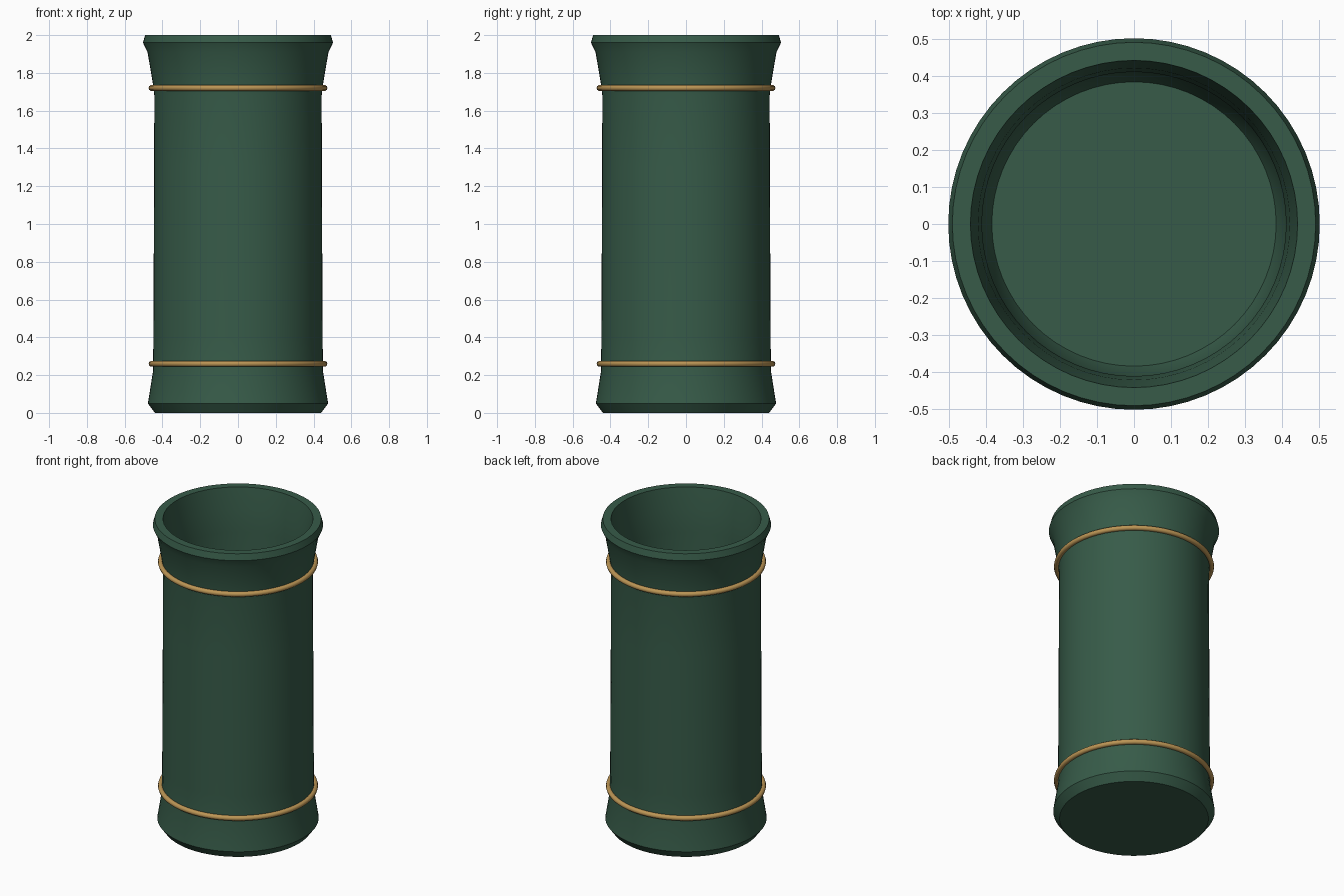
import bpy, bmesh, math

cube = bpy.data.objects.get("Cube")
if cube:
    bpy.data.objects.remove(cube, do_unlink=True)


def make_material(name, rgb):
    mat = bpy.data.materials.new(name)
    mat.use_nodes = True
    mat.diffuse_color = (*rgb, 1)
    mat.node_tree.nodes["Principled BSDF"].inputs["Base Color"].default_value = (*rgb, 1)
    return mat


def shade(obj, mat, degrees):
    obj.data.materials.append(mat)
    bpy.ops.object.select_all(action="DESELECT")
    obj.select_set(True)
    bpy.context.view_layer.objects.active = obj
    bpy.ops.object.shade_smooth_by_angle(angle=math.radians(degrees))


def lathe(name, profile, mat, sides=64):
    """Spin an (r, z) profile around z; the end points are capped."""
    bm = bmesh.new()
    rings = []
    for r, z in profile:
        rings.append([bm.verts.new((r * math.cos(math.tau * i / sides),
                                    r * math.sin(math.tau * i / sides), z))
                      for i in range(sides)])
    for low, high in zip(rings, rings[1:]):
        for i in range(sides):
            j = (i + 1) % sides
            bm.faces.new((low[i], low[j], high[j], high[i]))
    bm.faces.new(rings[0][::-1])
    bm.faces.new(rings[-1])
    bm.normal_update()
    mesh = bpy.data.meshes.new(name)
    bm.to_mesh(mesh)
    bm.free()
    obj = bpy.data.objects.new(name, mesh)
    bpy.context.collection.objects.link(obj)
    shade(obj, mat, 25)


green = make_material("dark green glaze", (0.038, 0.105, 0.066))
gold = make_material("gold trim", (0.50, 0.30, 0.09))

# Vessel: outside from foot to lip, then down the inner wall to the floor
outside = [(0.44, 0), (0.477, 0.05), (0.45, 0.22), (0.448, 0.4), (0.444, 1.3),
           (0.443, 1.68), (0.45, 1.74), (0.479, 1.91), (0.503, 1.96), (0.492, 2)]
inside = [(0.443, 2), (0.422, 1.86), (0.412, 1.72), (0.41, 0.14), (0.385, 0.08)]
lathe("vessel_body", outside + inside, green)

# Trim bands
for name, height in (("lower_band", 0.26), ("upper_band", 1.72)):
    bpy.ops.mesh.primitive_torus_add(location=(0, 0, height), major_radius=0.457,
                                     minor_radius=0.016, major_segments=64,
                                     minor_segments=10)
    band = bpy.context.object
    band.name = name
    shade(band, gold, 60)
